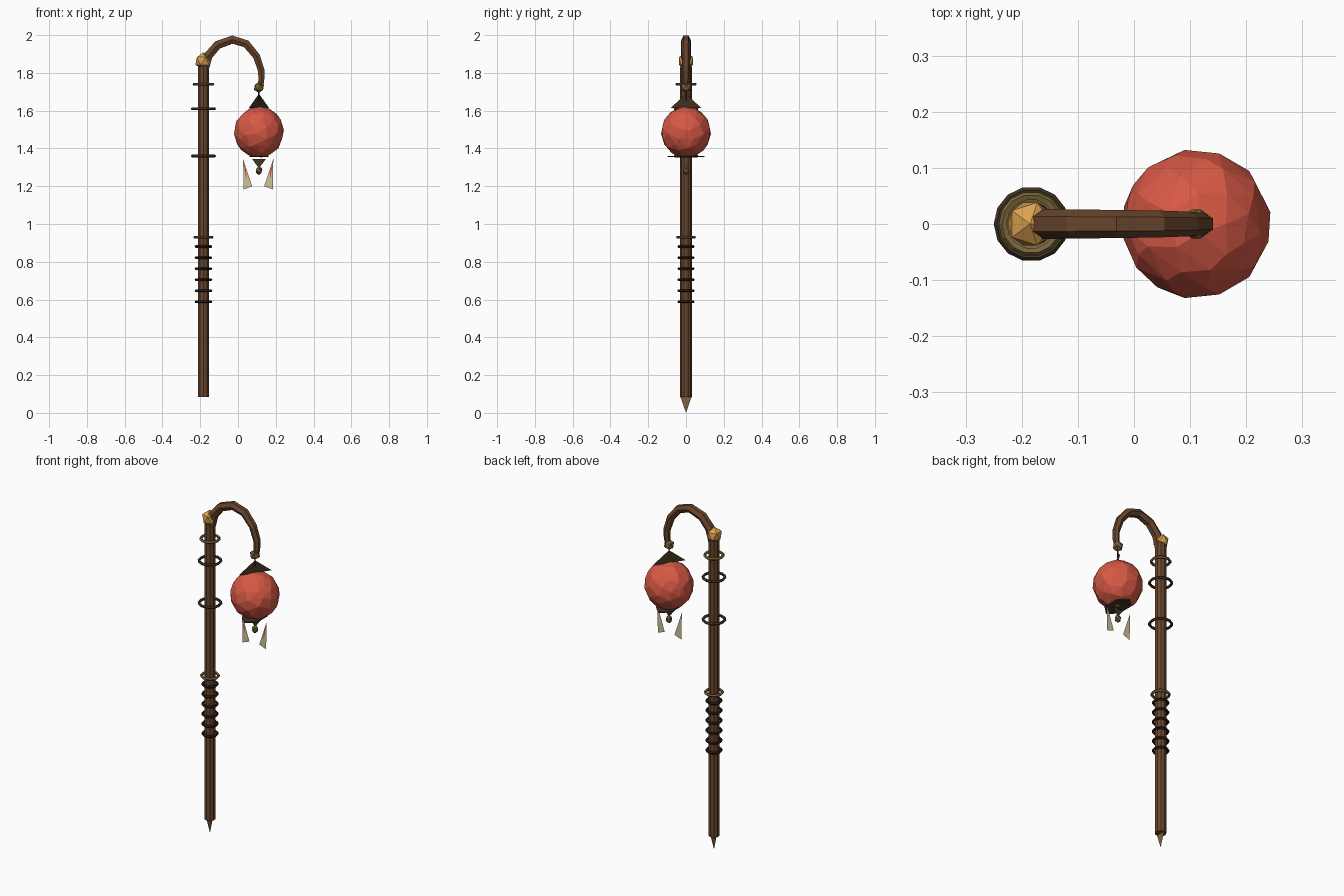
import bpy, bmesh, math
from mathutils import Vector

if "Cube" in bpy.data.objects:
    bpy.data.objects.remove(bpy.data.objects["Cube"])

PX, LX, LZ = -0.183, 0.111, 1.487   # pole x, lantern x, lantern z


def material(name, rgb):
    m = bpy.data.materials.new(name)
    m.diffuse_color = (*rgb, 1)
    m.use_nodes = True
    m.node_tree.nodes["Principled BSDF"].inputs["Base Color"].default_value = m.diffuse_color
    return m


WOOD = material("wood", (0.14, 0.06, 0.025))
GOLD = material("gold", (0.72, 0.36, 0.08))
BRASS = material("brass", (0.2, 0.13, 0.045))
DARK = material("dark_wood", (0.055, 0.035, 0.016))
CORD = material("cord", (0.02, 0.013, 0.009))
RED = material("red_paper", (0.68, 0.1, 0.06))
CREAM = material("cream_paper", (0.62, 0.55, 0.32))
STRIPE = material("stripe", (0.6, 0.05, 0.03))


def finish(name, mat):
    o = bpy.context.object
    o.name = name
    o.data.materials.append(mat)
    return o


def ball(name, loc, r, mat, sub=1, scale=(1, 1, 1)):
    bpy.ops.mesh.primitive_ico_sphere_add(subdivisions=sub, radius=r, location=loc)
    o = finish(name, mat)
    o.scale = scale
    return o


def ring(name, z, outer, minor, mat):
    bpy.ops.mesh.primitive_torus_add(location=(PX, 0, z), major_radius=outer - minor,
                                     minor_radius=minor, major_segments=14, minor_segments=5)
    return finish(name, mat)


def cyl(name, loc, r, h, n, mat):
    bpy.ops.mesh.primitive_cylinder_add(vertices=n, radius=r, depth=h, location=loc)
    return finish(name, mat)


def sheet(name, pts, mat):
    me = bpy.data.meshes.new(name)
    me.from_pydata(pts, [], [range(len(pts))])
    me.materials.append(mat)
    o = bpy.data.objects.new(name, me)
    bpy.context.collection.objects.link(o)
    return o


def tube(name, path, radii, n, mat):
    """Sweep an n-gon along a path lying in a vertical plane."""
    bm = bmesh.new()
    path = [Vector(p) for p in path]
    span = max(path, key=lambda p: (p - path[0]).length) - path[0]
    side = Vector((0, 0, 1)).cross(Vector((span.x, span.y, 0))).normalized()
    rows = []
    for i, p in enumerate(path):
        t = (path[min(i + 1, len(path) - 1)] - path[max(i - 1, 0)]).normalized()
        up = t.cross(side)
        rows.append([bm.verts.new(p + radii[i] * (side * math.cos(a) + up * math.sin(a)))
                     for a in (2 * math.pi * k / n for k in range(n))])
    for a, b in zip(rows, rows[1:]):
        for k in range(n):
            bm.faces.new((a[k], a[(k + 1) % n], b[(k + 1) % n], b[k]))
    bm.faces.new(rows[0])
    bm.faces.new(rows[-1])
    bmesh.ops.recalc_face_normals(bm, faces=bm.faces)
    me = bpy.data.meshes.new(name)
    bm.to_mesh(me)
    bm.free()
    me.materials.append(mat)
    o = bpy.data.objects.new(name, me)
    bpy.context.collection.objects.link(o)
    return o


# Pole with flat spike and gold knob
cyl("pole", (PX, 0, 0.96), 0.031, 1.75, 10, WOOD)
sheet("foot_spike", [(PX, -0.033, 0.095), (PX, 0.033, 0.095), (PX, 0, 0)], BRASS)
ball("gold_knob", (PX - 0.002, 0, 1.863), 0.045, GOLD)

# Metal rings and cord grip
ring("upper_collar", 1.74, 0.058, 0.008, BRASS)
ring("lower_collar", 0.93, 0.054, 0.008, BRASS)
for i, z in enumerate((1.61, 1.36)):
    ring(f"loose_ring_{i}", z, 0.067, 0.008, DARK)
for i in range(6):
    ring(f"grip_wrap_{i}", 0.588 + i * 0.0585, 0.047, 0.0075, CORD)

# Curved arm
arm = [(-.178, 1.82), (-.158, 1.89), (-.108, 1.948), (-.03, 1.976), (.043, 1.954),
       (.098, 1.888), (.124, 1.81), (.123, 1.755), (.113, 1.725)]
tube("arm", [(x, 0, z) for x, z in arm],
     [.027, .027, .026, .025, .024, .022, .02, .018, .016], 6, WOOD)

# Hanging bead and string
ball("arm_end_bead", (LX, 0, 1.724), 0.03, BRASS)
cyl("string", (LX, 0, 1.685), 0.004, 0.06, 5, CORD)

# Faceted paper lantern
lantern = ball("lantern", (LX, 0, LZ), 0.132, RED, 3, (1, 1, 1.02))
lantern.modifiers.new("facets", "DECIMATE").ratio = 0.45

# Lantern ribs
for i in range(8):
    a = i * math.pi / 4
    arc = [math.radians(d) for d in range(-62, 63, 31)]
    arc = [math.radians(-60 + 15 * k) for k in range(9)]
    tube(f"lantern_rib_{i}",
         [(LX + 0.128 * math.cos(t) * math.cos(a), 0.128 * math.cos(t) * math.sin(a),
           LZ + 0.131 * math.sin(t)) for t in arc], [0.0045] * 9, 4, DARK)

# Flat top cap, bottom plate and pendant
sheet("top_cap", [(LX - .053, -.08, 1.615), (LX + .053, .08, 1.615), (LX, 0, 1.69)], DARK)
plate = cyl("bottom_plate", (LX, 0, 1.358), 1, 0.006, 6, DARK)
plate.scale = (0.058, 0.098, 1)
sheet("bottom_point", [(LX - .037, 0, 1.345), (LX + .037, 0, 1.345), (LX, 0, 1.295)], DARK)
ball("pendant_bead", (LX, 0, 1.283), 0.019, BRASS, 1, (1, 1, 1.3))

# Paper tags with red stripes
for s, side in ((-1, "left"), (1, "right")):
    c = 0.107
    sheet(f"{side}_tag", [(c + s * .08, 0, 1.345), (c + s * .077, 0, 1.183),
                          (c + s * .032, 0, 1.20)], CREAM)
    sheet(f"{side}_tag_stripe", [(c + s * .079, -.003, 1.325), (c + s * .064, -.003, 1.285),
                                 (c + s * .062, -.003, 1.235)], STRIPE)
